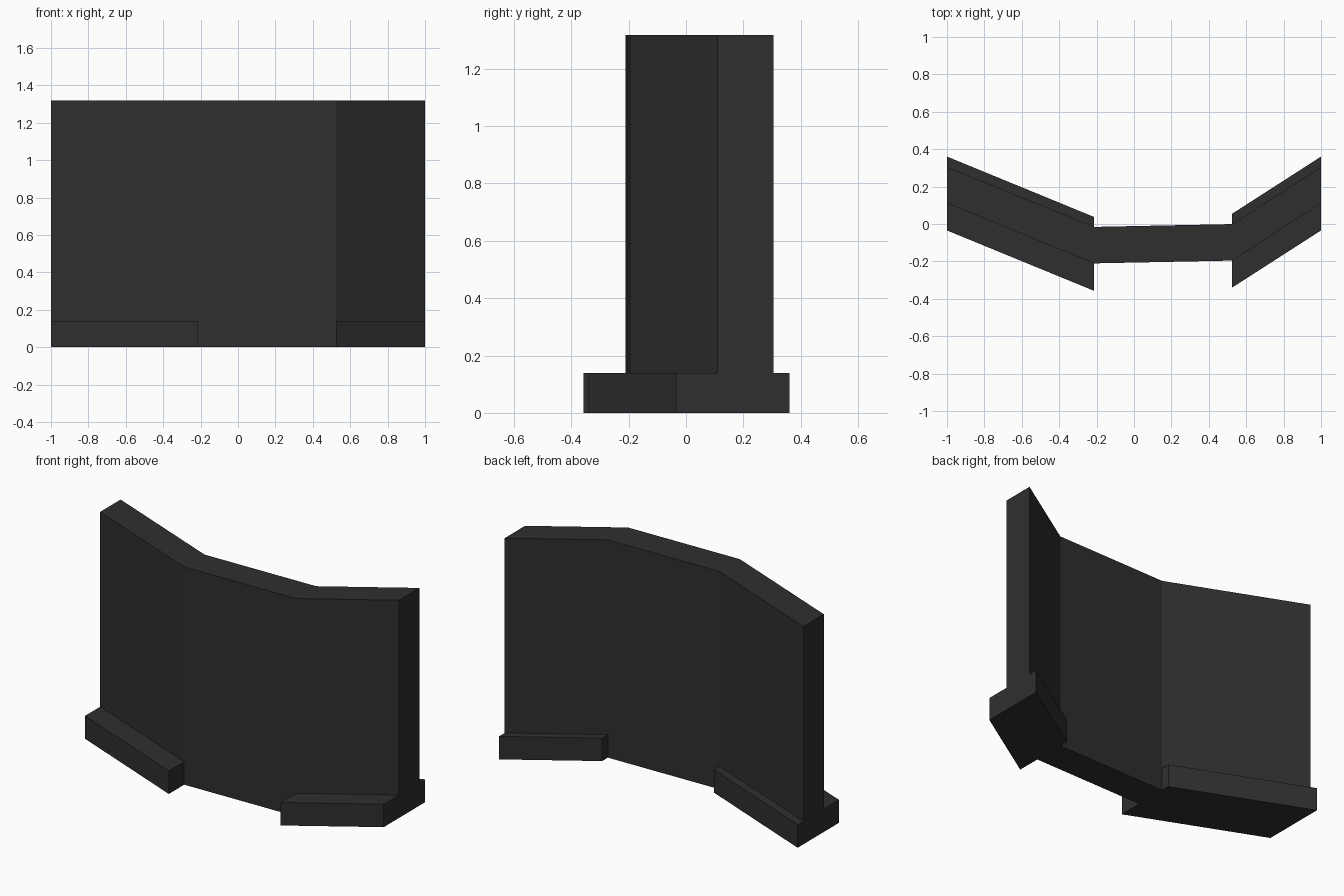
import bpy

if "Cube" in bpy.data.objects:
    bpy.data.objects.remove(bpy.data.objects["Cube"])

concrete = bpy.data.materials.new("dark charcoal")
concrete.diffuse_color = (0.028, 0.028, 0.028, 1)
concrete.use_nodes = True
concrete.node_tree.nodes["Principled BSDF"].inputs["Base Color"].default_value = concrete.diffuse_color


def strip(name, centre_line, depth, height):
    """Extrude a plan centre line to a wall of constant y depth, standing on z = 0."""
    h = depth / 2
    outline = [(x, y - h) for x, y in centre_line]
    outline += [(x, y + h) for x, y in reversed(centre_line)]
    n = len(outline)
    verts = [(x, y, z) for z in (0, height) for x, y in outline]
    faces = [(i, (i + 1) % n, (i + 1) % n + n, i + n) for i in range(n)]
    # top and bottom as one quad per wall segment
    for i in range(len(centre_line) - 1):
        a, b, c, d = i, i + 1, n - 2 - i, n - 1 - i
        faces += [(a + n, b + n, c + n, d + n), (d, c, b, a)]
    mesh = bpy.data.meshes.new(name)
    mesh.from_pydata(verts, [], faces)
    mesh.materials.append(concrete)
    obj = bpy.data.objects.new(name, mesh)
    bpy.context.collection.objects.link(obj)
    return obj


# Bent wall panel: three segments in plan
path = [(-1.0, 0.208), (-0.213, -0.113), (0.524, -0.098), (1.0, 0.208)]
strip("wall_panel", path, 0.195, 1.318)

# Wider footings under the two outer segments
foot_path = [(x, y - 0.045) for x, y in path]
strip("left_footing", [(-1.0, 0.163), (-0.213, -0.16)], 0.395, 0.139)
strip("right_footing", [(0.524, -0.143), (1.0, 0.163)], 0.395, 0.139)
